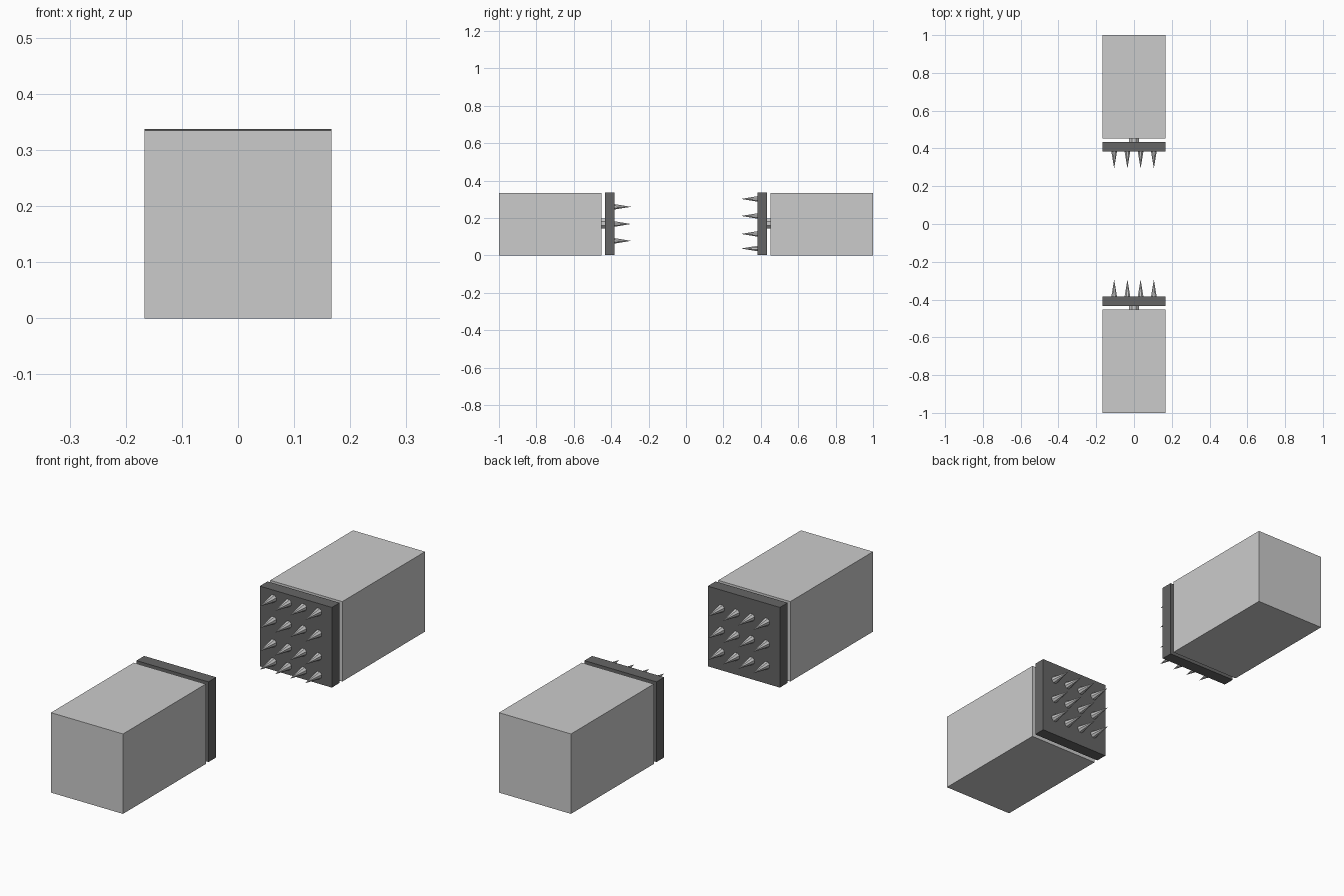
import bpy, bmesh
from math import pi
from mathutils import Matrix, Vector

if "Cube" in bpy.data.objects:
    bpy.data.objects.remove(bpy.data.objects["Cube"])

dark = bpy.data.materials.new("dark_metal")
dark.diffuse_color = (0.13, 0.13, 0.13, 1)
dark.use_nodes = True
dark.node_tree.nodes["Principled BSDF"].inputs["Base Color"].default_value = dark.diffuse_color


def finish(bm, name, mat=None):
    bmesh.ops.recalc_face_normals(bm, faces=bm.faces)
    me = bpy.data.meshes.new(name)
    bm.to_mesh(me)
    bm.free()
    ob = bpy.data.objects.new(name, me)
    bpy.context.collection.objects.link(ob)
    if mat:
        me.materials.append(mat)
    return ob


def box(name, x, y0, y1, z0, z1, mat=None):
    bm = bmesh.new()
    m = (Matrix.Translation((0, (y0 + y1) / 2, (z0 + z1) / 2))
         @ Matrix.Diagonal((2 * x, abs(y1 - y0), z1 - z0, 1)))
    bmesh.ops.create_cube(bm, size=1, matrix=m)
    return finish(bm, name, mat)


def add_cone(bm, x, z, y0, y1, r0, r1, sides):
    # cone or cylinder running along y from y0 to y1
    turn = Vector((0, 0, 1)).rotation_difference(Vector((0, y1 - y0, 0))).to_matrix().to_4x4()
    m = Matrix.Translation((x, (y0 + y1) / 2, z)) @ turn @ Matrix.Rotation(pi / sides, 4, 'Z')
    bmesh.ops.create_cone(bm, cap_ends=True, segments=sides, radius1=r0, radius2=r1,
                          depth=abs(y1 - y0), matrix=m)


def crusher(side, s, rows):
    # housing block and pressing plate
    box(side + "_block", 0.167, s * 1.0, s * 0.452, 0, 0.335)
    box(side + "_plate", 0.167, s * 0.434, s * 0.383, 0.001, 0.337, dark)
    # piston rod
    bm = bmesh.new()
    add_cone(bm, 0, 0.17, s * 0.452, s * 0.434, 0.029, 0.029, 8)
    finish(bm, side + "_piston")
    # spike grid
    bm = bmesh.new()
    for z in rows:
        for x in (-0.105, -0.035, 0.035, 0.105):
            add_cone(bm, x, z, s * 0.383, s * 0.294, 0.016, 0, 8)
    finish(bm, side + "_spikes")


crusher("front", -1, (0.078, 0.168, 0.26))
crusher("back", 1, (0.037, 0.115, 0.211, 0.302))
